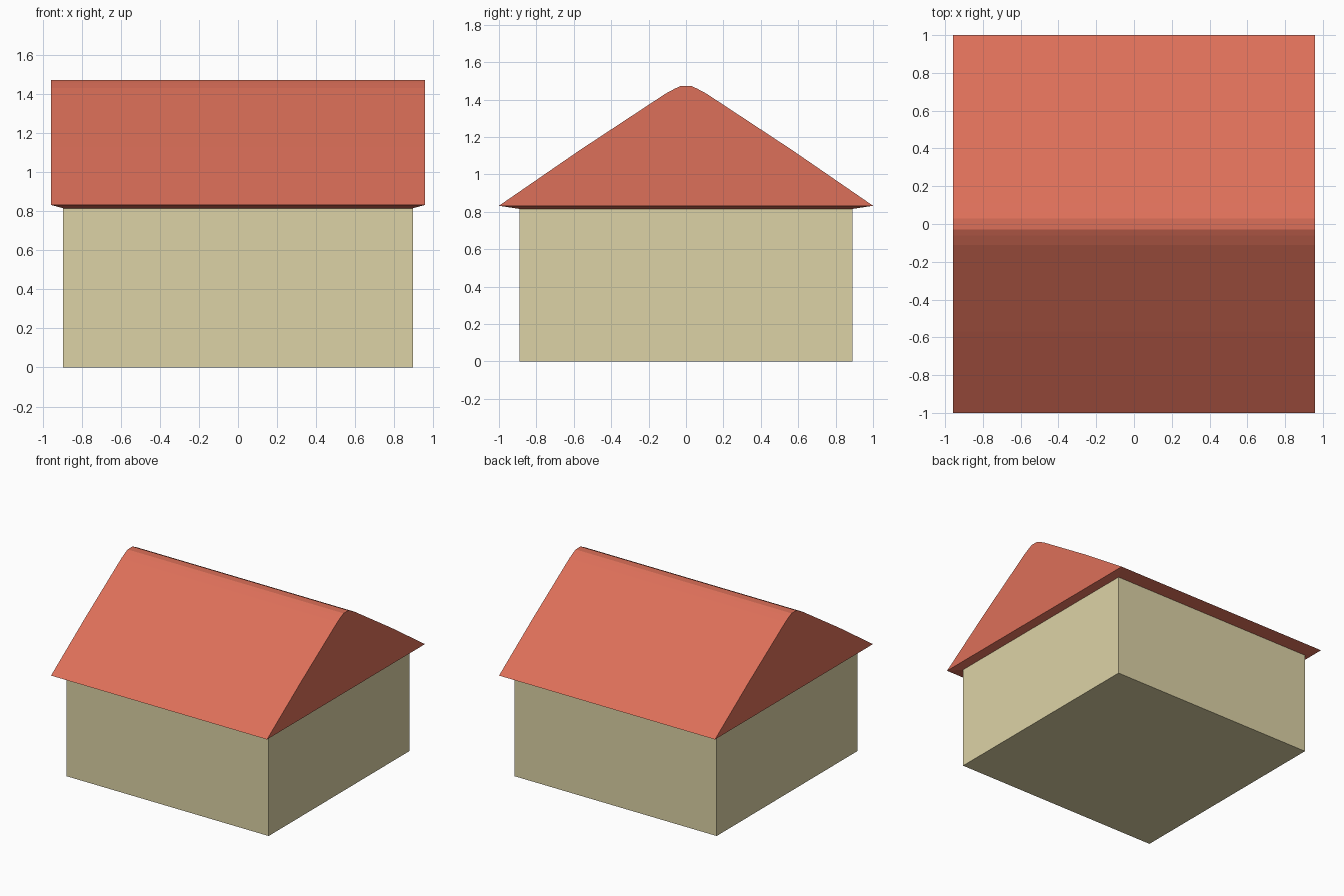
import bpy, bmesh

if "Cube" in bpy.data.objects:
    bpy.data.objects.remove(bpy.data.objects["Cube"])

WALL_X, WALL_Y, WALL_TOP = 0.895, 0.89, 0.815
ROOF_X = 0.957


def material(name, color):
    mat = bpy.data.materials.new(name)
    mat.diffuse_color = (*color, 1)
    mat.use_nodes = True
    mat.node_tree.nodes["Principled BSDF"].inputs["Base Color"].default_value = mat.diffuse_color
    return mat


def finish(name, bm, mat):
    bmesh.ops.recalc_face_normals(bm, faces=bm.faces)
    mesh = bpy.data.meshes.new(name)
    bm.to_mesh(mesh)
    bm.free()
    mesh.materials.append(mat)
    obj = bpy.data.objects.new(name, mesh)
    bpy.context.collection.objects.link(obj)
    return obj


def ring(bm, x, y, z):
    return [bm.verts.new((sx * x, sy * y, z))
            for sx, sy in ((-1, -1), (1, -1), (1, 1), (-1, 1))]


# Walls: plain box standing on the ground
bm = bmesh.new()
low, high = ring(bm, WALL_X, WALL_Y, 0), ring(bm, WALL_X, WALL_Y, WALL_TOP)
bm.faces.new(low)
bm.faces.new(high)
for i in range(4):
    j = (i + 1) % 4
    bm.faces.new((low[i], low[j], high[j], high[i]))
finish("walls", bm, material("wall_cream", (0.72, 0.65, 0.38)))

# Roof: mirrored gable profile with a rounded ridge, extruded along x
half = [(1.0, 0.832), (0.57, 1.128), (0.11, 1.431), (0.06, 1.458), (0.03, 1.472)]
profile = half + [(-y, z) for y, z in reversed(half)]
bm = bmesh.new()
left, right = ([bm.verts.new((x, y, z)) for y, z in profile] for x in (-ROOF_X, ROOF_X))
bm.faces.new(left)
bm.faces.new(right)
for i in range(len(profile) - 1):
    bm.faces.new((left[i], left[i + 1], right[i + 1], right[i]))

# Sloping soffit from the eaves in to the wall tops
eaves = [left[-1], right[-1], right[0], left[0]]
inner = ring(bm, WALL_X, WALL_Y, WALL_TOP)
for i in range(4):
    j = (i + 1) % 4
    bm.faces.new((eaves[i], eaves[j], inner[j], inner[i]))
bm.faces.new(inner)
finish("roof", bm, material("roof_red", (0.72, 0.16, 0.1)))
